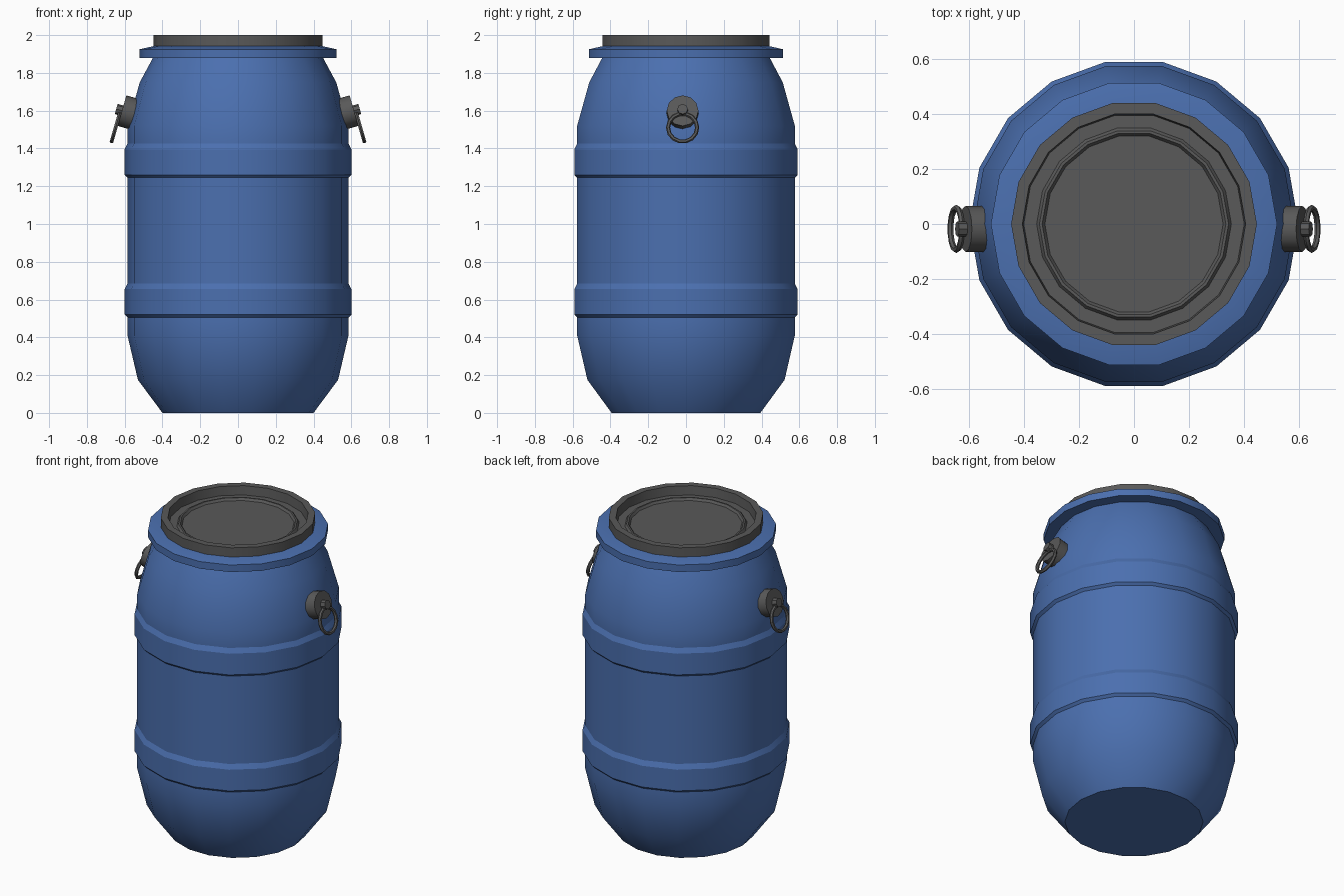
import bpy, math
from mathutils import Matrix, Vector

if "Cube" in bpy.data.objects:
    bpy.data.objects.remove(bpy.data.objects["Cube"])


def material(name, colour):
    m = bpy.data.materials.new(name)
    m.diffuse_color = (*colour, 1)
    m.use_nodes = True
    m.node_tree.nodes["Principled BSDF"].inputs["Base Color"].default_value = m.diffuse_color
    return m


BLUE = material("blue plastic", (0.07, 0.16, 0.43))
GREY = material("dark grey", (0.1, 0.1, 0.1))


def finish(ob, mat, angle):
    ob.data.materials.append(mat)
    bpy.ops.object.select_all(action='DESELECT')
    ob.select_set(True)
    bpy.context.view_layer.objects.active = ob
    bpy.ops.object.shade_smooth_by_angle(angle=math.radians(angle))
    return ob


def lathe(name, profile, mat, angle, n=18):
    """Spin (radius, z) points, from bottom to top, and cap both ends."""
    verts, faces = [], []
    for r, z in profile:
        for i in range(n):
            a = 2 * math.pi * i / n
            verts.append((r * math.cos(a), r * math.sin(a), z))
    for k in range(len(profile) - 1):
        for i in range(n):
            j = (i + 1) % n
            faces.append((k * n + i, k * n + j, (k + 1) * n + j, (k + 1) * n + i))
    faces.append(tuple(reversed(range(n))))
    last = (len(profile) - 1) * n
    faces.append(tuple(range(last, last + n)))
    me = bpy.data.meshes.new(name)
    me.from_pydata(verts, [], faces)
    ob = bpy.data.objects.new(name, me)
    bpy.context.collection.objects.link(ob)
    return finish(ob, mat, angle)


# Barrel body with two raised bands and a flared collar
def band(z):
    return [(0.585, z), (0.60, z + 0.015), (0.60, z + 0.15), (0.585, z + 0.18)]


lathe("barrel_body",
      [(0.40, 0), (0.53, 0.175), (0.585, 0.41)] + band(0.505) + band(1.245)
      + [(0.585, 1.52), (0.52, 1.75), (0.45, 1.88), (0.522, 1.88),
         (0.522, 1.925), (0.445, 1.942)], BLUE, 26)

# Lid with a recessed top and a small ridge
lathe("lid",
      [(0.448, 1.935), (0.448, 2.0), (0.407, 2.0), (0.402, 1.943), (0.355, 1.943),
       (0.345, 1.957), (0.335, 1.957), (0.325, 1.943)], GREY, 26)

# Handles: tilted mounting plug, lug and hanging ring on each side
TILT = math.radians(16)
Y = -0.018
for side, label in ((1, "right"), (-1, "left")):
    axis = Vector((side * math.cos(TILT), 0, math.sin(TILT)))
    rot = axis.to_track_quat('Z', 'Y').to_euler()
    face = Vector((side * 0.614, Y, 1.60))

    def rod(name, radius, start, end, sides):
        bpy.ops.mesh.primitive_cylinder_add(
            vertices=sides, radius=radius, depth=end - start,
            location=face + axis * (start + end) / 2, rotation=rot)
        ob = bpy.context.object
        ob.name = name
        finish(ob, GREY, 40)

    rod(label + "_handle_plug", 0.084, -0.07, 0.0, 12)
    rod(label + "_handle_lug", 0.028, -0.01, 0.032, 8)

    # ring lies in a plane leaning outwards at the bottom
    bpy.ops.mesh.primitive_torus_add(
        major_segments=14, minor_segments=6, major_radius=0.077, minor_radius=0.011,
        location=(side * 0.648, Y, 1.51), rotation=rot)
    ring = bpy.context.object
    ring.name = label + "_handle_ring"
    finish(ring, GREY, 40)
